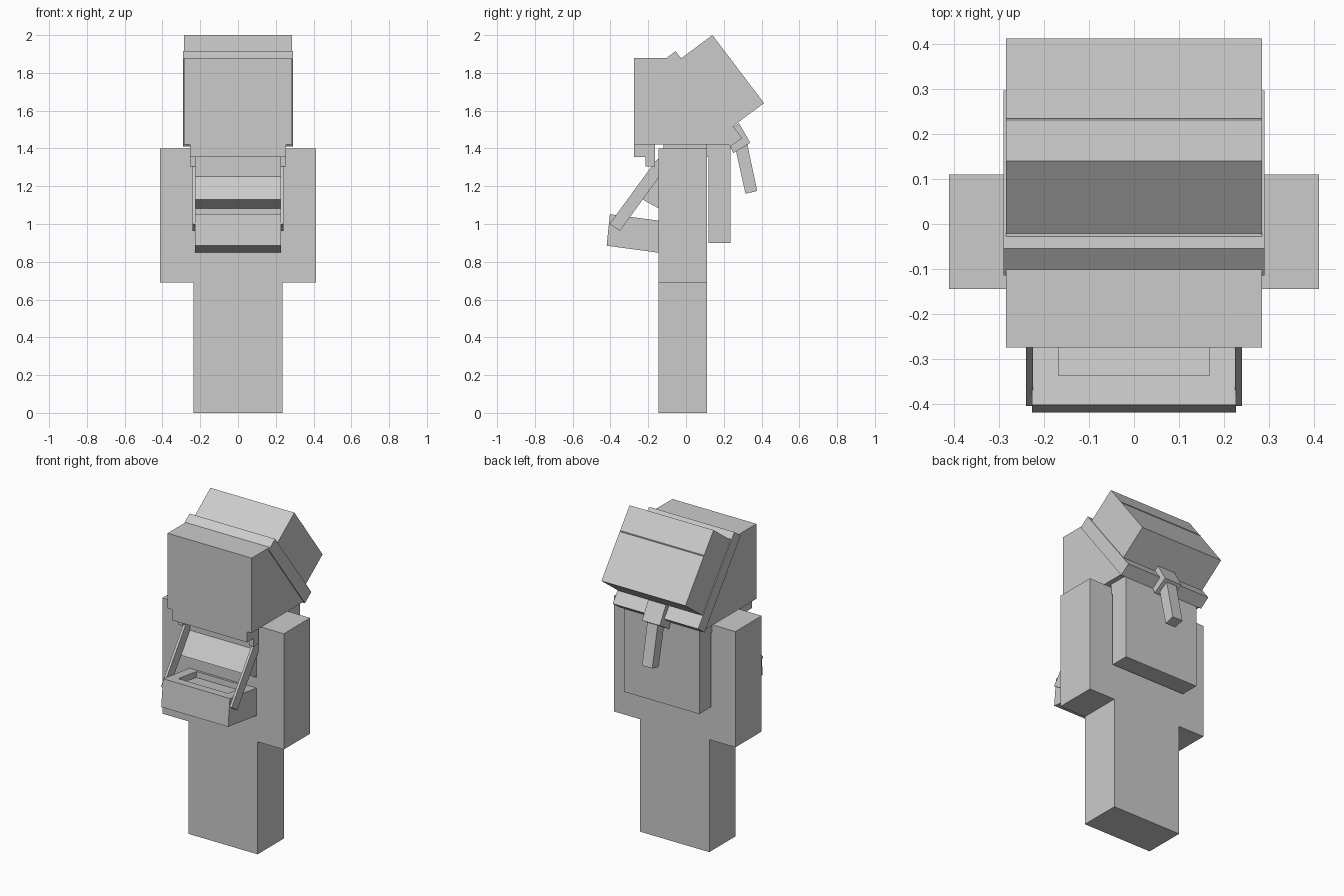
import bpy
import bmesh

old = bpy.data.objects.get("Cube")
if old:
    bpy.data.objects.remove(old, do_unlink=True)

grey = bpy.data.materials.new("plain_grey")
grey.use_nodes = True
colour = (0.6, 0.6, 0.6, 1)
grey.diffuse_color = colour
grey.node_tree.nodes["Principled BSDF"].inputs["Base Color"].default_value = colour


def prism(name, profile, x0, x1):
    """Extrude a (y, z) side profile from x0 to x1."""
    bm = bmesh.new()
    face = bm.faces.new([bm.verts.new((x0, y, z)) for y, z in profile])
    out = bmesh.ops.extrude_face_region(bm, geom=[face])["geom"]
    moved = [v for v in out if isinstance(v, bmesh.types.BMVert)]
    bmesh.ops.translate(bm, verts=moved, vec=(x1 - x0, 0, 0))
    bmesh.ops.recalc_face_normals(bm, faces=bm.faces)
    mesh = bpy.data.meshes.new(name)
    bm.to_mesh(mesh)
    bm.free()
    mesh.materials.append(grey)
    obj = bpy.data.objects.new(name, mesh)
    bpy.context.collection.objects.link(obj)
    return obj


def box(name, x0, x1, y0, y1, z0, z1):
    return prism(name, [(y0, z0), (y1, z0), (y1, z1), (y0, z1)], x0, x1)


# Body
FRONT, BACK = -0.145, 0.11
box("legs", -0.235, 0.235, FRONT, BACK, 0, 0.69)
box("torso", -0.235, 0.235, FRONT, BACK, 0.69, 1.4)

# Head, fringe and the panel hanging behind the torso
box("head", -0.285, 0.285, -0.275, 0.235, 1.42, 1.88)
box("neck", -0.2, 0.2, -0.12, 0.12, 1.38, 1.45)
box("fringe", -0.255, 0.255, -0.275, -0.215, 1.355, 1.43)
box("back_panel", -0.255, 0.255, 0.12, 0.235, 0.9, 1.43)
box("back_panel_yoke", -0.255, 0.255, 0.105, 0.13, 1.355, 1.43)

# Tilted cap and its wider band
prism("cap", [(0.14, 2.0), (0.413, 1.64), (0.245, 1.515), (-0.028, 1.875)], -0.285, 0.285)
prism("cap_band", [(-0.055, 1.915), (0.297, 1.455), (0.235, 1.41), (-0.115, 1.87)], -0.29, 0.29)

# Clasp and hanging tail at the back of the cap
prism("clasp", [(0.25, 1.513), (0.28, 1.535), (0.34, 1.43), (0.25, 1.375),
                (0.235, 1.41), (0.297, 1.455)], -0.06, 0.06)
prism("tail", [(0.265, 1.385), (0.325, 1.42), (0.377, 1.175), (0.315, 1.16)], -0.035, 0.035)

# Tray on the chest, with a recessed top
tray = prism("tray", [(-0.42, 0.885), (-0.403, 1.052), (FRONT, 1.018), (FRONT, 0.848)],
             -0.227, 0.227)
cutter = prism("tray_cutter", [(-0.34, 1.01), (-0.333, 1.1), (-0.16, 1.1), (-0.165, 0.985)],
               -0.168, 0.168)
cutter.hide_render = True
cutter.hide_viewport = True
cutter.display_type = "WIRE"
recess = tray.modifiers.new("recess", "BOOLEAN")
recess.operation = "DIFFERENCE"
recess.object = cutter

# Sloping plate above the tray
prism("chest_plate", [(-0.23, 1.13), (FRONT, 1.083), (-0.125, 1.28)], -0.227, 0.227)

# Paired parts
for side, s in (("left", 1), ("right", -1)):
    box(side + "_arm", s * 0.235, s * 0.412, FRONT, BACK, 0.69, 1.4)
    box(side + "_side_lock", s * 0.225, s * 0.255, -0.215, -0.165, 1.305, 1.43)
    prism(side + "_strap", [(-0.405, 1.0), (-0.35, 0.963), (FRONT, 1.245),
                            (FRONT, 1.345), (-0.16, 1.335)], s * 0.225, s * 0.24)
